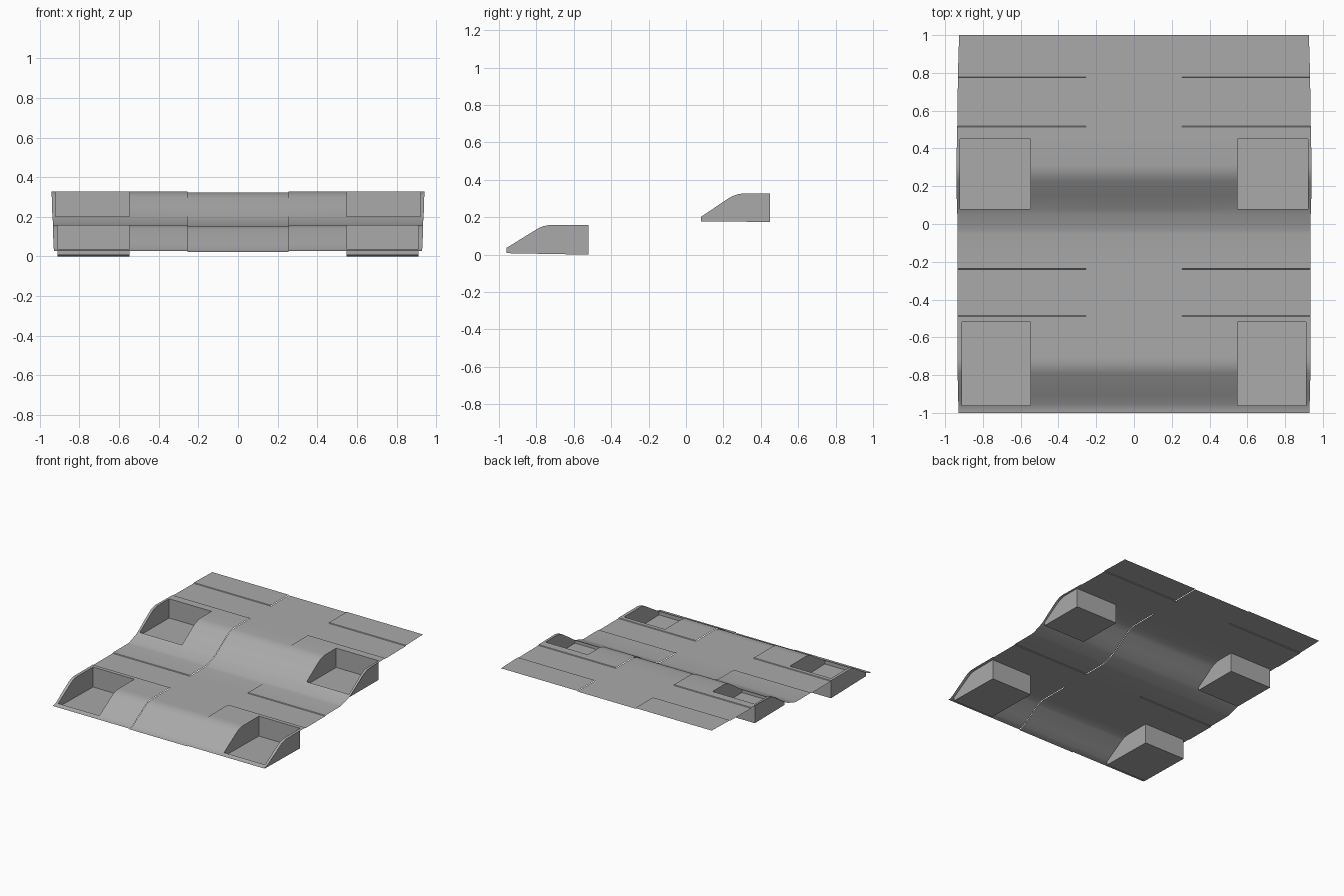
import bpy, bmesh, math

cube = bpy.data.objects.get("Cube")
if cube:
    bpy.data.objects.remove(cube, do_unlink=True)

grey = bpy.data.materials.new("plain_grey")
grey.use_nodes = True
COLOUR = (0.4, 0.4, 0.4, 1)
grey.diffuse_color = COLOUR
grey.node_tree.nodes["Principled BSDF"].inputs["Base Color"].default_value = COLOUR

# Stepped side profile of the sheet: (y, z)
PROFILE = [(-1, .023), (-.975, .026), (-.95, .037), (-.79, .136), (-.765, .147),
           (-.735, .153), (-.71, .154), (-.05, .154), (-.03, .157), (.05, .183),
           (.08, .197), (.225, .295), (.25, .309), (.28, .319), (.31, .323), (1, .323)]
# Half width of the sheet along its length: (y, x)
WIDTH = [(-1, .928), (-.9, .932), (-.7, .935), (0, .934), (.15, .939), (.3, .941),
         (.5, .936), (.8, .932), (1, .926)]
SEAM = .255
LIFT = .005
JOINTS = [(-.485, -.24), (.518, .775)]      # where side panels meet the middle level
INNER = .548
# Wells: name, front y, back y, outer x, floor z at front and back
WELLS = [("front", -.96, -.52, .91, .008, 0), ("rear", .08, .45, .92, .178, .175)]


def sample(table, y):
    for (a, va), (b, vb) in zip(table, table[1:]):
        if y <= b:
            return va + (vb - va) * (y - a) / (b - a)
    return table[-1][1]


def side_z(y):
    in_joint = any(a <= y <= b for a, b in JOINTS)
    return sample(PROFILE, y) + (0 if in_joint else LIFT)


rows = {y for y, _ in PROFILE + WIDTH}
for a, b in JOINTS:
    rows |= {a - .004, a, b, b + .004}
for well in WELLS:
    rows |= {well[1], well[2]}
rows = sorted(rows)


def finish(name, bm):
    bmesh.ops.remove_doubles(bm, verts=bm.verts, dist=.0001)
    mesh = bpy.data.meshes.new(name)
    bm.to_mesh(mesh)
    bm.free()
    mesh.materials.append(grey)
    obj = bpy.data.objects.new(name, mesh)
    bpy.context.collection.objects.link(obj)
    bpy.ops.object.select_all(action="DESELECT")
    obj.select_set(True)
    bpy.context.view_layer.objects.active = obj
    bpy.ops.object.shade_smooth_by_angle(angle=math.radians(30))


def quad(bm, points, side=1):
    points = [(x * side, y, z) for x, y, z in points]
    if side < 0:
        points.reverse()
    bm.faces.new([bm.verts.new(p) for p in points])


# Middle panel
bm = bmesh.new()
for a, b in zip(rows, rows[1:]):
    za, zb = sample(PROFILE, a), sample(PROFILE, b)
    quad(bm, [(-SEAM, a, za), (SEAM, a, za), (SEAM, b, zb), (-SEAM, b, zb)])
finish("middle_panel", bm)


def columns(y):
    outer = .91 if y < 0 else .92
    return [SEAM, INNER, outer, sample(WIDTH, y)]


for side_name, side in (("left", 1), ("right", -1)):
    # Side panel with openings over the wells
    bm = bmesh.new()
    for a, b in zip(rows, rows[1:]):
        mid = (a + b) / 2
        opening = any(w[1] < mid < w[2] for w in WELLS)
        ca, cb, za, zb = columns(a), columns(b), side_z(a), side_z(b)
        for i in range(3):
            if not (opening and i == 1):
                quad(bm, [(ca[i], a, za), (ca[i + 1], a, za),
                          (cb[i + 1], b, zb), (cb[i], b, zb)], side)
    finish(side_name + "_panel", bm)

    # Open-topped wells hanging below the panel
    for name, y0, y1, outer, f0, f1 in WELLS:
        bm = bmesh.new()
        ys = [y for y in rows if y0 <= y <= y1]
        quad(bm, [(INNER, y0, f0), (outer, y0, f0), (outer, y1, f1), (INNER, y1, f1)], side)
        quad(bm, [(outer, y0, f0), (INNER, y0, f0),
                  (INNER, y0, side_z(y0)), (outer, y0, side_z(y0))], side)
        quad(bm, [(INNER, y1, f1), (outer, y1, f1),
                  (outer, y1, side_z(y1)), (INNER, y1, side_z(y1))], side)
        top = [(y, side_z(y)) for y in ys]
        quad(bm, [(INNER, y0, f0), (INNER, y1, f1)] + [(INNER, y, z) for y, z in top[::-1]], side)
        quad(bm, [(outer, y1, f1), (outer, y0, f0)] + [(outer, y, z) for y, z in top], side)
        finish(f"{name}_{side_name}_well", bm)
